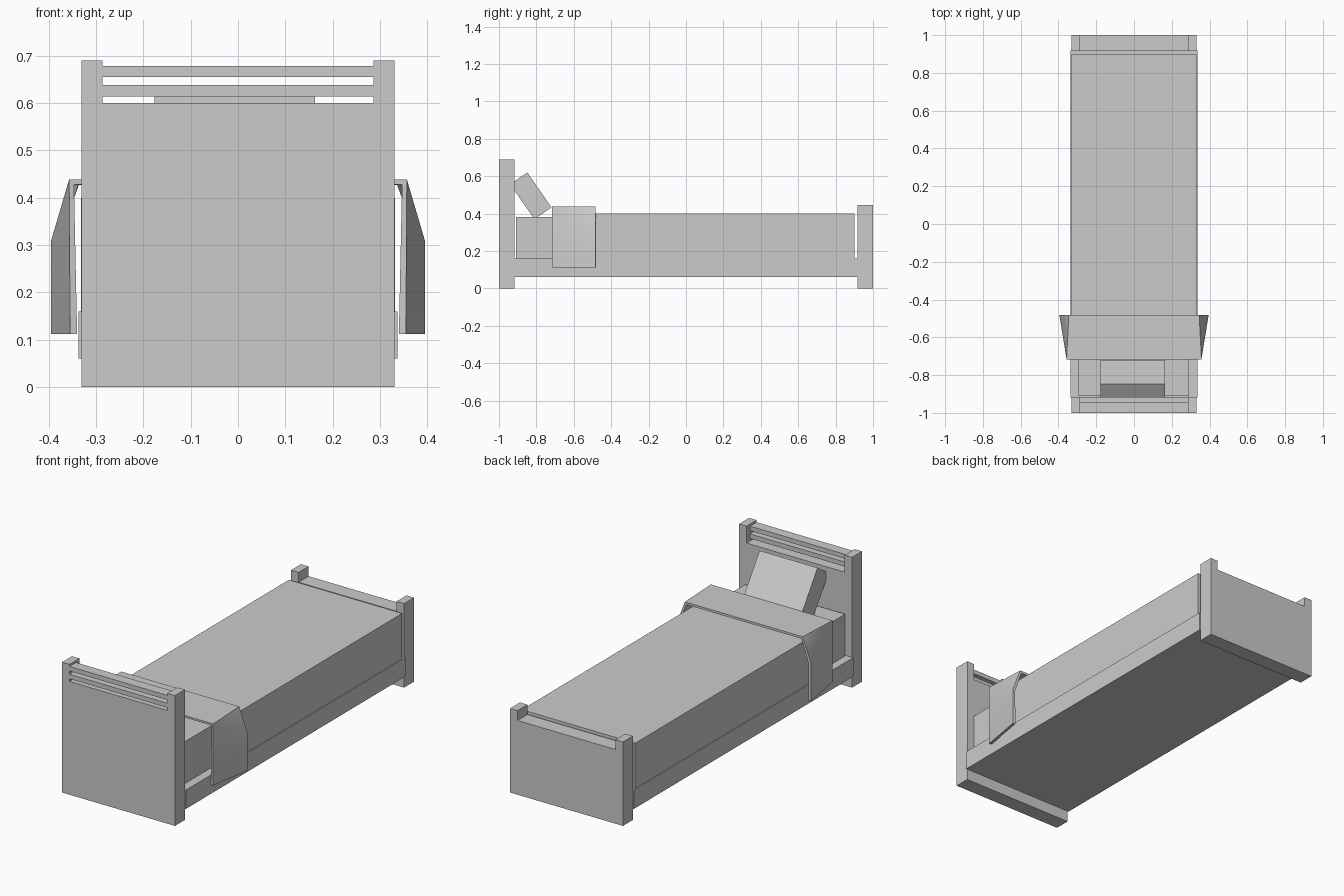
import bpy, bmesh

if "Cube" in bpy.data.objects:
    bpy.data.objects.remove(bpy.data.objects["Cube"])


def obj_from(name, verts, faces):
    me = bpy.data.meshes.new(name)
    me.from_pydata(verts, [], faces)
    bm = bmesh.new()
    bm.from_mesh(me)
    bmesh.ops.recalc_face_normals(bm, faces=bm.faces)
    bm.to_mesh(me)
    bm.free()
    ob = bpy.data.objects.new(name, me)
    bpy.context.collection.objects.link(ob)
    return ob


def extrude_x(name, profile, x0, x1):
    """Closed (y, z) profile extruded along x."""
    n = len(profile)
    verts = [(x, y, z) for x in (x0, x1) for y, z in profile]
    faces = [tuple(range(n)), tuple(range(n, 2 * n))]
    faces += [(i, (i + 1) % n, n + (i + 1) % n, n + i) for i in range(n)]
    return obj_from(name, verts, faces)


def box(name, x0, x1, y0, y1, z0, z1):
    return extrude_x(name, [(y0, z0), (y1, z0), (y1, z1), (y0, z1)], x0, x1)


W, INNER = 0.331, 0.287


def end_board(name, y0, y1, post_h, panel_h):
    """Panel with two flush raised posts, as one stepped outline."""
    outline = [(-W, 0), (W, 0), (W, post_h), (INNER, post_h), (INNER, panel_h),
               (-INNER, panel_h), (-INNER, post_h), (-W, post_h)]
    n = len(outline)
    verts = [(x, y, z) for y in (y0, y1) for x, z in outline]
    faces = [tuple(range(n)), tuple(range(n, 2 * n))]
    faces += [(i, (i + 1) % n, n + (i + 1) % n, n + i) for i in range(n)]
    return obj_from(name, verts, faces)


# Head and foot boards
end_board("headboard", -1.0, -0.917, 0.69, 0.60)
end_board("footboard", 0.917, 1.0, 0.445, 0.393)

# Headboard slats
for i, z in enumerate((0.614, 0.655)):
    box(f"headboard_slat_{i + 1}", -INNER, INNER, -1.0, -0.945, z, z + 0.024)

# Frame, mattress and blanket
box("bed_frame", -0.337, 0.337, -0.918, 0.918, 0.06, 0.16)
box("mattress", -0.294, 0.291, -0.91, 0.88, 0.16, 0.382)
box("blanket", -0.332, 0.332, -0.60, 0.90, 0.155, 0.40)

# Pillow leaning on the headboard
extrude_x("pillow", [(-0.848, 0.62), (-0.719, 0.433), (-0.811, 0.37), (-0.94, 0.557)],
          -0.177, 0.163)

# Folded-back sheet: flaring shell draped over the bed
F, B = -0.717, -0.483
side = [(0.357, F, 0.439), (0.345, B, 0.439), (0.395, B, 0.31),
        (0.395, B, 0.112), (0.355, F, 0.112)]
verts = side + [(-x, y, z) for x, y, z in side]
faces = [(0, 1, 6, 5)]
for o in (0, 5):
    faces += [(o, o + 2, o + 1), (o, o + 4, o + 3, o + 2)]
fold = obj_from("sheet_fold", verts, faces)
# Make sure the normals face outwards so the thickness goes inwards
if fold.data.polygons[0].normal.z < 0:
    fold.data.flip_normals()
mod = fold.modifiers.new("thickness", 'SOLIDIFY')
mod.thickness = 0.015
mod.offset = -1
bpy.context.view_layer.objects.active = fold
fold.select_set(True)
bpy.ops.object.modifier_apply(modifier=mod.name)
bpy.ops.object.shade_smooth_by_angle(angle=0.52)
